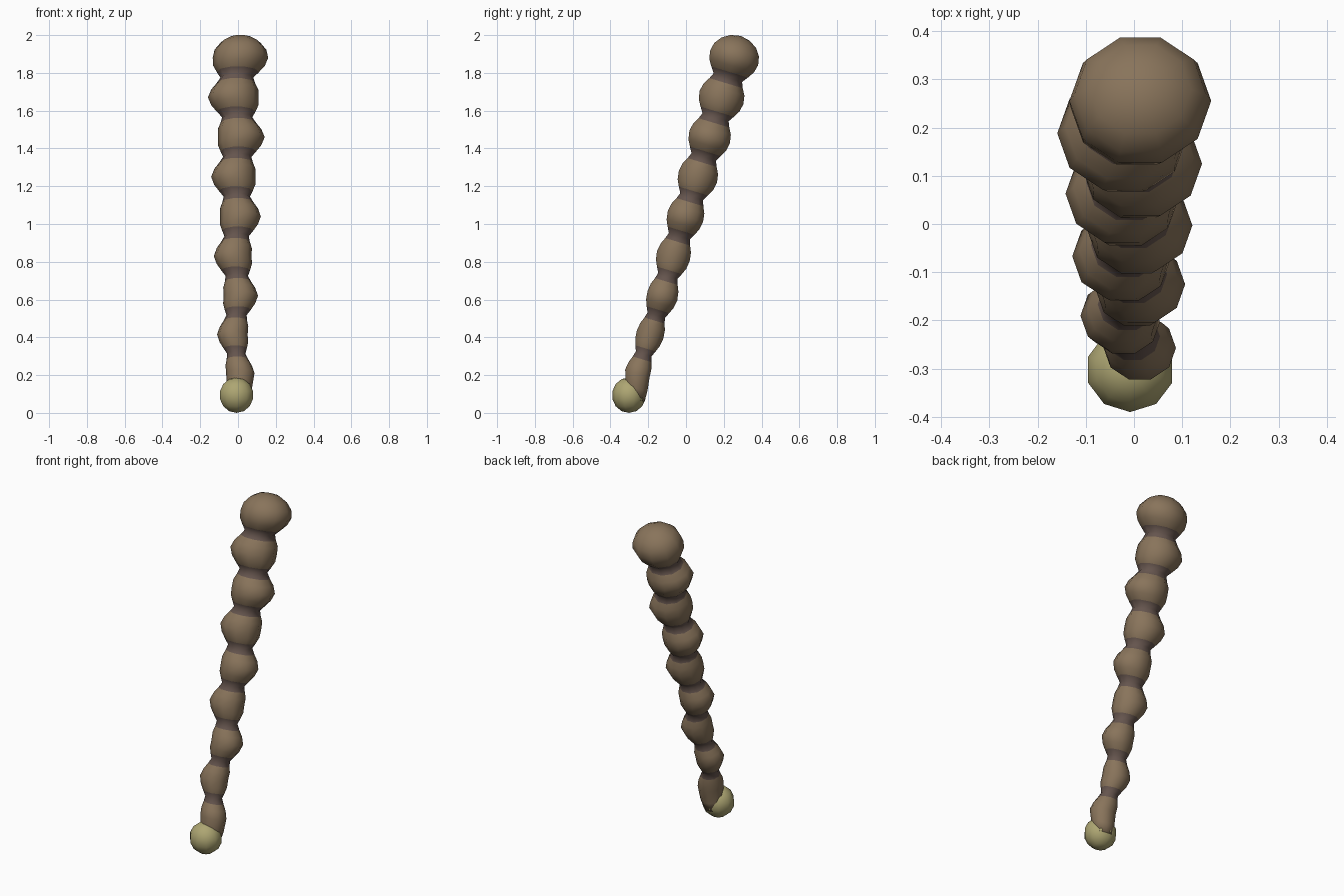
import bpy, bmesh, math
from mathutils import Vector, Matrix

if "Cube" in bpy.data.objects:
    bpy.data.objects.remove(bpy.data.objects["Cube"])

def material(name, r, g, b):
    m = bpy.data.materials.new(name)
    m.diffuse_color = (r, g, b, 1)
    m.use_nodes = True
    m.node_tree.nodes["Principled BSDF"].inputs["Base Color"].default_value = m.diffuse_color
    return m

BROWN = material("brown", 0.25, 0.175, 0.105)
DARK = material("dark_brown", 0.13, 0.09, 0.075)
OLIVE = material("olive", 0.42, 0.38, 0.17)

# bead centre and radius, from bottom to top
BEADS = [((0.012, -0.257, 0.21), 0.075), ((-0.03, -0.19, 0.415), 0.081),
         ((0.015, -0.125, 0.62), 0.091), ((-0.028, -0.067, 0.83), 0.100),
         ((0.013, -0.003, 1.04), 0.108), ((-0.025, 0.063, 1.25), 0.117),
         ((0.017, 0.125, 1.46), 0.124), ((-0.025, 0.188, 1.67), 0.134),
         ((0.013, 0.255, 1.88), 0.147)]
SIDES = 10
AXIS = Vector((0, 0.29, 0.957)).normalized()
TILT = Vector((0, 0, 1)).rotation_difference(AXIS).to_matrix()

def finish(bm, name, mats):
    bmesh.ops.recalc_face_normals(bm, faces=bm.faces[:])
    me = bpy.data.meshes.new(name)
    bm.to_mesh(me)
    bm.free()
    for m in mats:
        me.materials.append(m)
    me.polygons.foreach_set("use_smooth", [True] * len(me.polygons))
    bpy.context.collection.objects.link(bpy.data.objects.new(name, me))

# ring list: centre, radius, dark flag for the band above the ring
P = [Vector(c) for c, r in BEADS]
R = [r for c, r in BEADS]
stations = [(Vector((0.0, -0.272, 0.075)), 0.06, 0),
            (Vector((0.008, -0.262, 0.13)), 0.066, 0)]
for i, (p, r) in enumerate(zip(P, R)):
    if i:
        d = P[i - 1] - p
        stations += [(p + d * 0.36, r * 0.76, 0), (p + d * 0.2, r * 0.93, 0)]
    stations.append((p, r, 0))
    if i < len(P) - 1:
        d = P[i + 1] - p
        stations += [(p + d * 0.2, r * 0.93, 0), (p + d * 0.36, r * 0.76, 1),
                     (p + d * 0.5, (r + R[i + 1]) * 0.31, 1)]
for h, k in ((0.045, 0.93), (0.083, 0.72), (0.11, 0.4)):
    stations.append((P[-1] + AXIS * h, R[-1] * k, 0))

# beaded body
bm = bmesh.new()
rings = []
for n, (c, r, dark) in enumerate(stations):
    ring = []
    for s in range(SIDES):
        a = 2 * math.pi * s / SIDES
        ring.append(bm.verts.new(c + TILT @ Vector((r * math.cos(a), r * 0.95 * math.sin(a), 0))))
    rings.append(ring)
for lo, hi, st in zip(rings, rings[1:], stations):
    for s in range(SIDES):
        t = (s + 1) % SIDES
        bm.faces.new((lo[s], lo[t], hi[t], hi[s])).material_index = st[2]
bm.faces.new(rings[0])
pole = bm.verts.new(P[-1] + AXIS * 0.121)
for s in range(SIDES):
    bm.faces.new((rings[-1][s], rings[-1][(s + 1) % SIDES], pole))
finish(bm, "beaded_body", [BROWN, DARK])

# olive bulb at the lower end
bm = bmesh.new()
bmesh.ops.create_uvsphere(bm, u_segments=10, v_segments=7, radius=1,
                          matrix=Matrix.Translation((-0.008, -0.302, 0.094))
                          @ Matrix.Diagonal((0.094, 0.09, 0.094, 1)))
finish(bm, "tip_bulb", [OLIVE])
